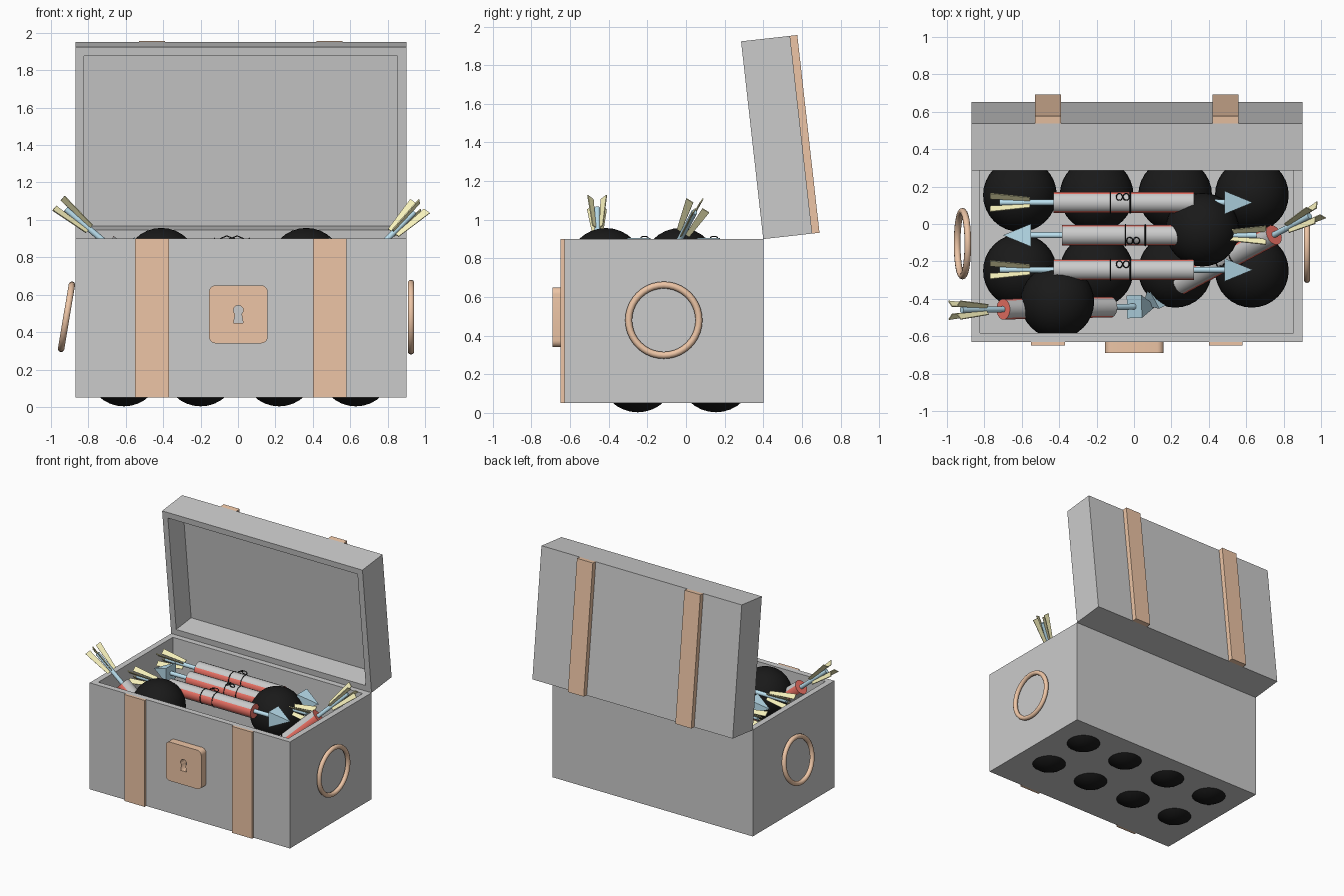
import bpy, bmesh
from math import radians, pi, sin, cos, atan2
from mathutils import Matrix, Vector

if "Cube" in bpy.data.objects:
    bpy.data.objects.remove(bpy.data.objects["Cube"])


def material(name, rgb):
    m = bpy.data.materials.new(name)
    m.diffuse_color = (*rgb, 1)
    m.use_nodes = True
    m.node_tree.nodes["Principled BSDF"].inputs["Base Color"].default_value = m.diffuse_color
    return m


COPPER = material("copper", (0.85, 0.56, 0.38))
BLACK = material("black", (0.01, 0.01, 0.01))
RED = material("red", (0.9, 0.18, 0.14))
WHITE = material("white", (0.88, 0.88, 0.88))
BLUE = material("blue", (0.5, 0.75, 0.87))
YELLOW = material("yellow", (0.93, 0.88, 0.5))
T = Matrix.Translation
Z_TO_X = Matrix.Rotation(pi / 2, 4, 'Y')


def finish(name, bm, mats=(), M=Matrix()):
    bmesh.ops.recalc_face_normals(bm, faces=bm.faces)
    me = bpy.data.meshes.new(name)
    for f in bm.faces:
        f.smooth = True
    bm.to_mesh(me)
    bm.free()
    me.set_sharp_from_angle(angle=radians(35))
    for m in mats:
        me.materials.append(m)
    ob = bpy.data.objects.new(name, me)
    bpy.context.collection.objects.link(ob)
    ob.matrix_world = M
    return ob


def box_bm(lo, hi):
    bm = bmesh.new()
    lo, hi = Vector(lo), Vector(hi)
    bmesh.ops.create_cube(bm, size=1)
    for v in bm.verts:
        v.co = [(lo[i] + hi[i]) / 2 + v.co[i] * (hi[i] - lo[i]) for i in range(3)]
    bm.normal_update()
    return bm


def open_box(name, lo, hi, side, wall, depth, M=Matrix()):
    """Box hollowed out from the face that looks along side."""
    bm = box_bm(lo, hi)
    side = Vector(side)
    face = max(bm.faces, key=lambda f: f.normal.dot(side))
    bmesh.ops.inset_region(bm, faces=[face], thickness=wall)
    out = bmesh.ops.extrude_discrete_faces(bm, faces=[face])
    bmesh.ops.translate(bm, verts=out["faces"][0].verts, vec=-side * depth)
    return finish(name, bm, (), M)


def cylinder(name, r1, r2, x0, x1, seg, mat, M, roll=0):
    """Cone or cylinder along local x."""
    bm = bmesh.new()
    bmesh.ops.create_cone(bm, cap_ends=True, segments=seg, radius1=r1, radius2=r2, depth=x1 - x0,
                          matrix=T(((x0 + x1) / 2, 0, 0)) @ Z_TO_X @ Matrix.Rotation(roll, 4, 'Z'))
    return finish(name, bm, [mat], M)


def torus(name, R, r, mat, M, seg=40, minor=10):
    bpy.ops.mesh.primitive_torus_add(major_radius=R, minor_radius=r,
                                     major_segments=seg, minor_segments=minor)
    ob = bpy.context.object
    ob.name = name
    ob.data.materials.append(mat)
    for p in ob.data.polygons:
        p.use_smooth = True
    ob.matrix_world = M


# chest body and open lid
open_box("chest_body", (-0.87, -0.63, 0.05), (0.90, 0.40, 0.90), (0, 0, 1), 0.065, 0.79)
LID = T((0, 0.40, 0.90)) @ Matrix.Rotation(radians(6.4), 4, 'X')
open_box("chest_lid", (-0.87, 0, 0), (0.90, 0.255, 1.03), (0, -1, 0), 0.067, 0.19, LID)

# straps
for tag, x in (("left", -0.46), ("right", 0.49)):
    finish("body_strap_" + tag, box_bm((x - 0.09, -0.65, 0.05), (x + 0.09, -0.63, 0.90)), [COPPER])
    finish("lid_strap_" + tag, box_bm((x - 0.07, 0.255, 0), (x + 0.07, 0.293, 1.03)), [COPPER], LID)

# lock plate with keyhole
plate = []
for k, (sx, sz) in enumerate(((1, 1), (-1, 1), (-1, -1), (1, -1))):
    for i in range(6):
        a = (k + i / 5) * pi / 2
        plate.append((sx * 0.122 + 0.035 * cos(a), sz * 0.12 + 0.035 * sin(a)))
keyhole = [(0.026 * cos(radians(a)), 0.022 + 0.026 * sin(radians(a))) for a in range(-50, 231, 20)]
keyhole += [(-0.025, -0.045), (0.025, -0.045)]
cu = bpy.data.curves.new("lock_plate", 'CURVE')
cu.dimensions, cu.fill_mode, cu.extrude = '2D', 'BOTH', 0.03
for pts in (plate, keyhole):
    sp = cu.splines.new('POLY')
    sp.points.add(len(pts) - 1)
    for p, (x, z) in zip(sp.points, pts):
        p.co = (x, z, 0, 1)
    sp.use_cyclic_u = True
cu.materials.append(COPPER)
lock = bpy.data.objects.new("lock_plate", cu)
bpy.context.collection.objects.link(lock)
lock.matrix_world = T((0.002, -0.66, 0.495)) @ Matrix.Rotation(pi / 2, 4, 'X')
bpy.context.view_layer.objects.active = lock
lock.select_set(True)
bpy.ops.object.convert(target='MESH')

# ring handles
torus("ring_handle_right", 0.182, 0.018, COPPER, T((0.925, -0.115, 0.48)) @ Z_TO_X)
torus("ring_handle_left", 0.173, 0.018, COPPER,
      T((-0.917, -0.105, 0.482)) @ Matrix.Rotation(radians(9.5), 4, 'Y') @ Z_TO_X)

# round bombs: a bottom layer and two on top
bombs = [(x, y, 0.2) for x in (-0.61, -0.2, 0.22, 0.63) for y in (-0.25, 0.155)]
bombs += [(-0.41, -0.415, 0.76), (0.365, -0.03, 0.76)]
for c in bombs:
    bm = bmesh.new()
    bmesh.ops.create_uvsphere(bm, u_segments=32, v_segments=16, radius=0.197)
    finish("bomb", bm, [BLACK], T(c))


def rocket(center, direction):
    """Striped stick on a shaft with arrowhead, fletching and string ties."""
    M = T(center) @ Vector(direction).to_track_quat('X', 'Z').to_matrix().to_4x4()
    cylinder("rocket_shaft", 0.016, 0.016, -0.665, 0.56, 12, BLUE, M)
    cylinder("rocket_head", 0.087, 0, 0.54, 0.69, 4, BLUE, M, pi / 4)
    body = cylinder("rocket_body", 0.056, 0.056, -0.375, 0.375, 16, RED, M, pi / 16)
    body.data.materials.append(WHITE)
    for p in body.data.polygons:
        if abs(p.normal.x) < 0.5 and abs(p.normal.z) > 0.70:
            p.material_index = 1
    for i in range(4):
        bm = bmesh.new()
        q = [(-0.5, 0.014), (-0.5, 0.038), (-0.715, 0.07), (-0.715, 0.028)]
        face = bm.faces.new([bm.verts.new((x, -0.003, z)) for x, z in q])
        out = bmesh.ops.extrude_face_region(bm, geom=[face])["geom"]
        bmesh.ops.translate(bm, vec=(0, 0.006, 0),
                            verts=[g for g in out if isinstance(g, bmesh.types.BMVert)])
        finish("rocket_fletching", bm, [YELLOW], M @ Matrix.Rotation(pi / 4 + i * pi / 2, 4, 'X'))
    for x in (-0.07, 0.035):
        torus("string_tie", 0.057, 0.003, BLACK, M @ T((x, 0, 0)) @ Z_TO_X, 20, 5)
    for s in (-1, 1):
        torus("string_bow", 0.018, 0.003, BLACK,
              M @ T((-0.005 + s * 0.018, 0.03, 0.062)) @ Matrix.Rotation(s * 0.4, 4, 'Y'), 14, 5)


rocket((-0.055, 0.115, 0.845), (1, 0, 0))
rocket((-0.01, -0.06, 0.845), (-1, 0, 0))
rocket((-0.055, -0.245, 0.845), (1, 0, 0))
rocket((-0.412, -0.45, 0.63), (0.766, 0.015, -0.643))
rocket((0.5, -0.19, 0.6), (-0.66, -0.35, -0.66))
